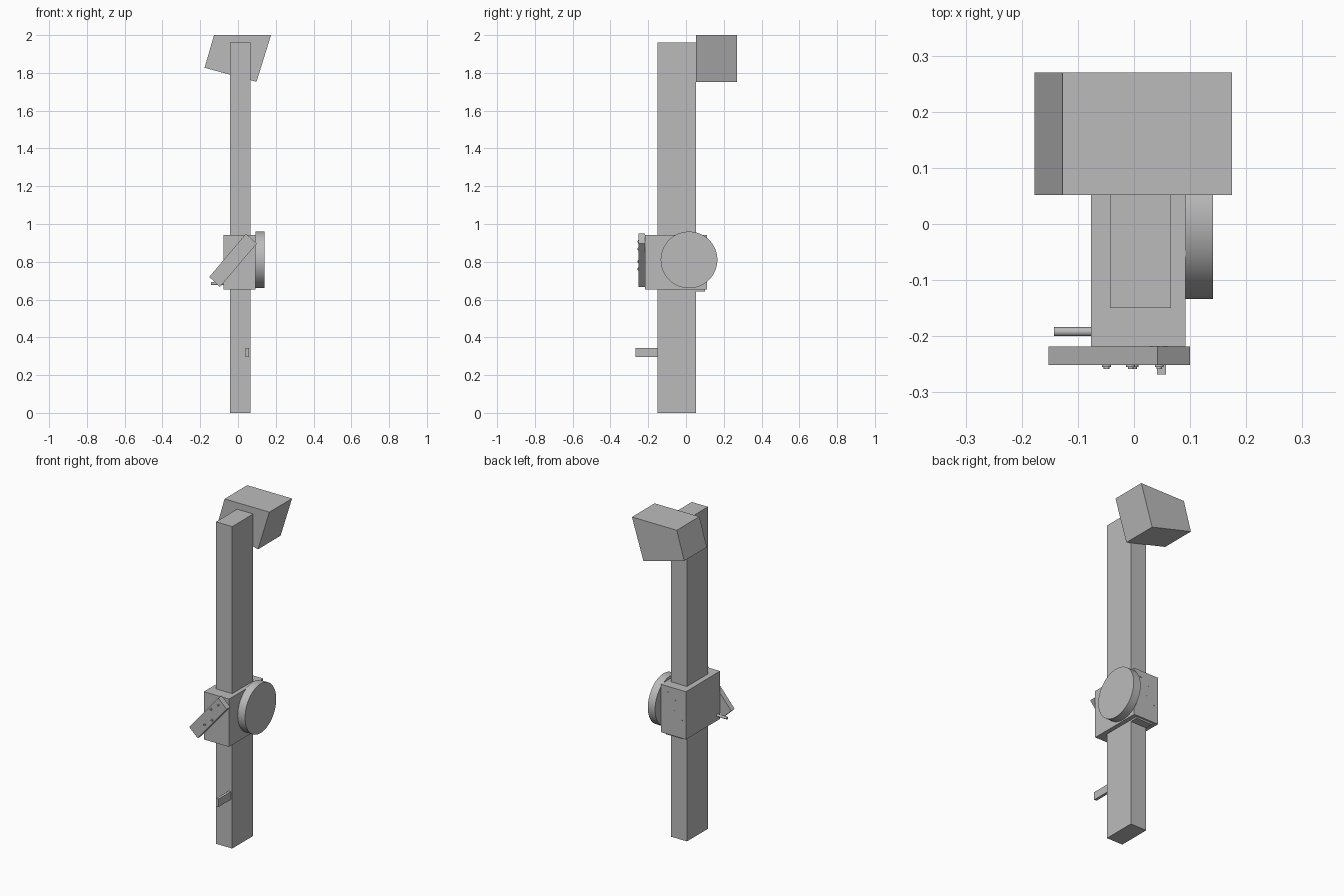
import bpy
import math

cube = bpy.data.objects.get("Cube")
if cube:
    bpy.data.objects.remove(cube, do_unlink=True)

grey = bpy.data.materials.new("plain_grey")
grey.use_nodes = True
color = (0.5, 0.5, 0.5, 1)
grey.diffuse_color = color
grey.node_tree.nodes["Principled BSDF"].inputs["Base Color"].default_value = color


def prism(name, outline, y0, y1):
    """Extrude an x-z outline (counter-clockwise from the front) along y."""
    n = len(outline)
    verts = [(x, y, z) for y in (y0, y1) for x, z in outline]
    faces = [tuple(range(n)), tuple(reversed(range(n, 2 * n)))]
    faces += [(i, i + n, (i + 1) % n + n, (i + 1) % n) for i in range(n)]
    mesh = bpy.data.meshes.new(name)
    mesh.from_pydata(verts, [], faces)
    mesh.materials.append(grey)
    obj = bpy.data.objects.new(name, mesh)
    bpy.context.collection.objects.link(obj)
    return obj


def box(name, x0, x1, y0, y1, z0, z1):
    return prism(name, [(x0, z0), (x1, z0), (x1, z1), (x0, z1)], y0, y1)


def rod(name, start, end, radius, axis, sides=24):
    """Cylinder between two points lying along the x or y axis."""
    mid = [(a + b) / 2 for a, b in zip(start, end)]
    turn = (0, math.pi / 2, 0) if axis == "x" else (math.pi / 2, 0, 0)
    bpy.ops.mesh.primitive_cylinder_add(vertices=sides, radius=radius,
                                        depth=math.dist(start, end),
                                        location=mid, rotation=turn)
    obj = bpy.context.object
    obj.name = name
    obj.data.materials.append(grey)
    bpy.ops.object.shade_smooth_by_angle(angle=math.radians(35))
    return obj


# Upright post with the tapered head behind its top
box("post", -0.043, 0.066, -0.15, 0.052, 0, 1.96)
prism("head", [(-0.177, 1.827), (0.098, 1.753), (0.175, 2), (-0.127, 2)], 0.052, 0.27)

# Sliding carriage, its round side wheel and the small guide underneath
box("carriage", -0.077, 0.092, -0.218, 0.111, 0.652, 0.943)
rod("side_wheel", (0.092, 0.016, 0.81), (0.141, 0.016, 0.81), 0.15, "x", 64)
box("lower_guide", -0.043, 0.066, 0.052, 0.1, 0.642, 0.652)

# Slanted front plate
prism("front_plate", [(-0.152, 0.72), (-0.096, 0.667), (0.1, 0.896), (0.042, 0.949)],
      -0.251, -0.218)

# Bolts running through the plate and carriage
for i, (x, z) in enumerate([(0.045, 0.906), (-0.006, 0.868), (0, 0.802), (-0.049, 0.762)]):
    rod(f"bolt_head_{i + 1}", (x, -0.255, z), (x, -0.25, z), 0.008, "y", 16)
    rod(f"bolt_shank_{i + 1}", (x, -0.258, z), (x, 0.113, z), 0.005, "y", 16)

# Side pin and lower front stop
rod("side_pin", (-0.143, -0.192, 0.684), (-0.077, -0.192, 0.684), 0.008, "x")
box("front_stop", 0.041, 0.057, -0.268, -0.15, 0.296, 0.344)
